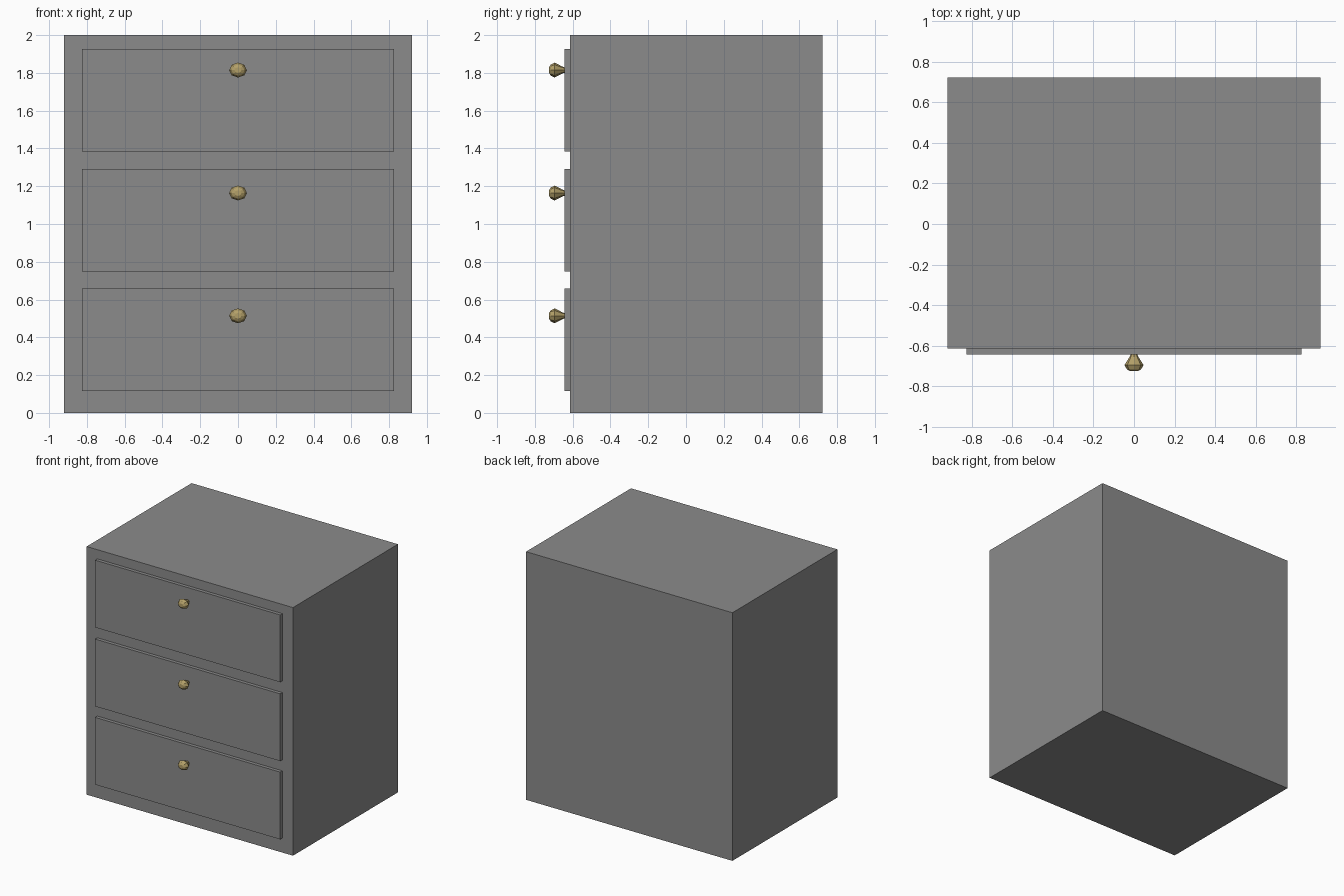
import bpy, bmesh
from math import sin, cos, tau

if "Cube" in bpy.data.objects:
    bpy.data.objects.remove(bpy.data.objects["Cube"])


def material(name, color):
    mat = bpy.data.materials.new(name)
    mat.diffuse_color = (*color, 1)
    mat.use_nodes = True
    mat.node_tree.nodes["Principled BSDF"].inputs["Base Color"].default_value = mat.diffuse_color
    return mat


def finish(name, bm, mat):
    bmesh.ops.recalc_face_normals(bm, faces=bm.faces)
    mesh = bpy.data.meshes.new(name)
    bm.to_mesh(mesh)
    bm.free()
    obj = bpy.data.objects.new(name, mesh)
    bpy.context.collection.objects.link(obj)
    mesh.materials.append(mat)
    return obj


def box(name, lo, hi, mat):
    bm = bmesh.new()
    bmesh.ops.create_cube(bm, size=1)
    for v in bm.verts:
        v.co = [(a + b) / 2 + c * (b - a) for a, b, c in zip(lo, hi, v.co)]
    return finish(name, bm, mat)


def knob(name, z, mat, sides=8):
    # (y, half width) rings from the drawer face outwards, slightly squashed in z
    profile = [(-0.637, 0.014), (-0.655, 0.022), (-0.695, 0.047),
               (-0.716, 0.035), (-0.725, 0.018)]
    bm = bmesh.new()
    rings = [[bm.verts.new((r * cos(tau * i / sides), y, z + 0.84 * r * sin(tau * i / sides)))
              for i in range(sides)] for y, r in profile]
    for a, b in zip(rings, rings[1:]):
        for i in range(sides):
            j = (i + 1) % sides
            bm.faces.new((a[i], a[j], b[j], b[i]))
    bm.faces.new(rings[0])
    bm.faces.new(rings[-1])
    return finish(name, bm, mat)


brass = material("brass", (0.45, 0.35, 0.14))
grey = material("dark_grey", (0.26, 0.26, 0.26))

# Cabinet body
box("cabinet_body", (-0.92, -0.614, 0), (0.92, 0.723, 2), grey)

# Drawer fronts with their knobs
drawers = [("bottom", 0.117, 0.659, 0.514), ("middle", 0.748, 1.29, 1.164),
           ("top", 1.384, 1.926, 1.815)]
for label, z0, z1, zk in drawers:
    box(label + "_drawer_front", (-0.825, -0.642, z0), (0.825, -0.60, z1), grey)
    knob(label + "_knob", zk, brass)
